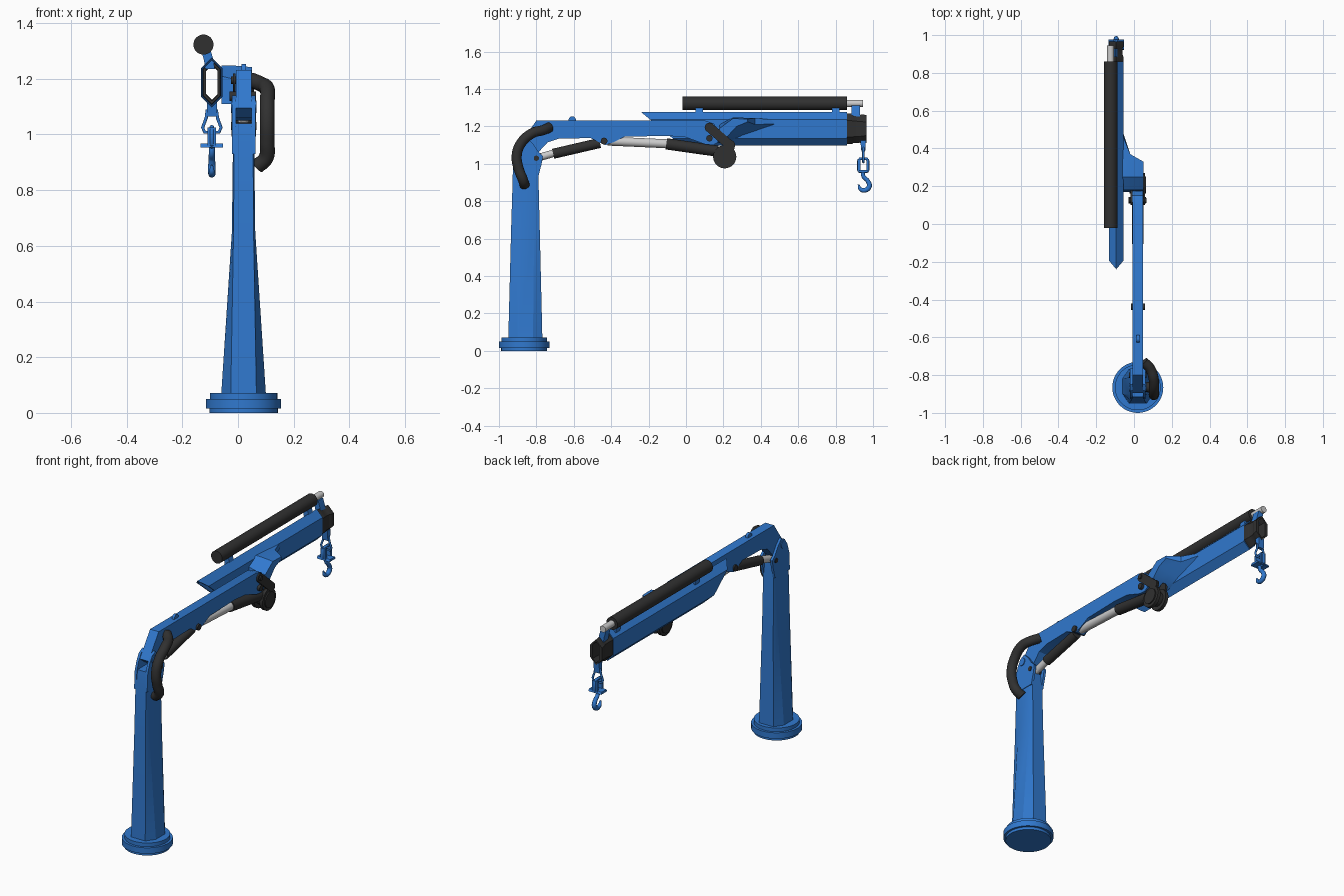
import bpy, bmesh
from math import sin, cos, pi, radians
from mathutils import Vector

if "Cube" in bpy.data.objects:
    bpy.data.objects.remove(bpy.data.objects["Cube"])


def material(name, c):
    m = bpy.data.materials.new(name)
    m.diffuse_color = (*c, 1)
    m.use_nodes = True
    m.node_tree.nodes["Principled BSDF"].inputs["Base Color"].default_value = m.diffuse_color
    return m


BLUE = material("blue_paint", (0.03, 0.19, 0.62))
DARK = material("dark_rubber", (0.03, 0.03, 0.03))
STEEL = material("steel", (0.6, 0.6, 0.6))
CX, HX, HZ = 0.02, -0.094, 1.187      # arm plane x, outer boom centre x and z


def loft(name, rings, mat, wrap=False):
    """Skin rings of equal length; capped at both ends, or wrapped into a hollow loop."""
    bm = bmesh.new()
    vs = [[bm.verts.new(p) for p in r] for r in rings]
    n = len(vs[0])
    for a, b in zip(vs, vs[1:] + (vs[:1] if wrap else [])):
        for i in range(n):
            bm.faces.new((a[i], a[(i + 1) % n], b[(i + 1) % n], b[i]))
    if not wrap:
        bm.faces.new(vs[0])
        bm.faces.new(vs[-1])
    bmesh.ops.recalc_face_normals(bm, faces=bm.faces)
    me = bpy.data.meshes.new(name)
    bm.to_mesh(me)
    bm.free()
    me.materials.append(mat)
    ob = bpy.data.objects.new(name, me)
    bpy.context.collection.objects.link(ob)
    return ob


def plate(name, pts, x0, x1, mat):
    """Side profile (y, z) extruded across x."""
    return loft(name, [[(x, y, z) for y, z in pts] for x in (x0, x1)], mat)


def turned(name, a, b, steps, mat, n=32):
    """Round part along a-b; steps are (fraction, radius)."""
    a, b = Vector(a), Vector(b)
    q = (b - a).to_track_quat('Z', 'Y')
    return loft(name, [[a.lerp(b, t) + q @ Vector((r * cos(2 * pi * i / n), r * sin(2 * pi * i / n), 0))
                        for i in range(n)] for t, r in steps], mat)


def rod(name, a, b, r, mat, n=32):
    return turned(name, a, b, [(0, r), (1, r)], mat, n)


def pin(name, y, z, r, x0, x1, mat=DARK):
    return rod(name, (x0, y, z), (x1, y, z), r, mat, 20)


def pipe(name, pts, r, mat, cyclic=False, taper=None, kind='BEZIER'):
    cu = bpy.data.curves.new(name, 'CURVE')
    cu.dimensions, cu.bevel_depth, cu.bevel_resolution, cu.use_fill_caps = '3D', r, 5, True
    sp = cu.splines.new(kind)
    if kind == 'BEZIER':
        sp.bezier_points.add(len(pts) - 1)
        for i, (p, k) in enumerate(zip(pts, sp.bezier_points)):
            k.co, k.handle_left_type, k.handle_right_type = p, 'AUTO', 'AUTO'
            k.radius = taper[i] if taper else 1
    else:
        sp.points.add(len(pts) - 1)
        for p, k in zip(pts, sp.points):
            k.co = (*p, 1)
    sp.use_cyclic_u = cyclic
    cu.materials.append(mat)
    ob = bpy.data.objects.new(name, cu)
    bpy.context.collection.objects.link(ob)


def capsule(p, q, r0, r1, n=10):
    """Outline of a link with rounded ends, in (y, z)."""
    p, q = Vector(p), Vector(q)
    d = (q - p).normalized()
    s = Vector((-d.y, d.x))
    arc = [pi * i / n for i in range(n + 1)]
    return ([tuple(q + r1 * (s * cos(t) + d * sin(t))) for t in arc]
            + [tuple(p - r0 * (s * cos(t) + d * sin(t))) for t in arc])


# base flange
turned("base_flange", (CX, -0.865, 0), (CX, -0.865, 0.072),
       [(0, .123), (.22, .123), (.22, .135), (.7, .135), (.7, .121), (1, .121)], BLUE, 48)


# tapered column with chamfered corners
def octagon(z, hw, fw, y0, y1, c):
    return [(CX + x, y, z) for x, y in ((-fw, y0), (fw, y0), (hw, y0 + c), (hw, y1 - c),
                                        (fw, y1), (-fw, y1), (-hw, y1 - c), (-hw, y0 + c))]


loft("column", [octagon(.07, .08, .046, -.95, -.768, .05),
                octagon(.65, .042, .036, -.935, -.782, .03),
                octagon(.97, .038, .034, -.925, -.79, .02),
                octagon(1.04, .036, .032, -.915, -.80, .02)], BLUE)
cheek = [(-.927, .93), (-.922, 1.03), (-.905, 1.085), (-.88, 1.125), (-.85, 1.14), (-.82, 1.11),
         (-.79, 1.065), (-.765, 1.04), (-.772, 1.0), (-.79, .93)]
for s in (-1, 1):
    plate("column_cheek", cheek, CX + s * .028, CX + s * .042, BLUE)
pin("shoulder_pin", -.865, 1.10, .022, -.026, .066, BLUE)
pin("lift_cylinder_foot_pin", -.8, 1.03, .014, -.026, .066)

# inner boom
plate("inner_boom", [(-.8, 1.232), (.10, 1.232), (.15, 1.215), (.175, 1.17), (.17, 1.115), (.145, 1.1),
                     (.1, 1.105), (.0, 1.142), (-.1, 1.15), (-.33, 1.145), (-.39, 1.115), (-.43, 1.1),
                     (-.465, 1.115), (-.51, 1.138), (-.68, 1.135), (-.74, 1.115), (-.8, 1.05), (-.85, 1.06),
                     (-.895, 1.095)], CX - .028, CX + .028, BLUE)
plate("boom_lug", capsule((-.608, 1.22), (-.608, 1.234), .02, .02), .012, .028, BLUE)
pin("boom_middle_pin", -.438, 1.122, .018, -.016, .058)

# lifting cylinders
rod("lift_rod", (CX, -.80, 1.03), (CX, -.69, 1.062), .02, STEEL)
rod("lift_cylinder", (CX, -.71, 1.054), (CX, -.46, 1.112), .027, DARK)
rod("fold_rod", (CX, -.42, 1.122), (CX, -.09, 1.107), .024, STEEL)
rod("fold_cylinder", (CX, -.105, 1.107), (CX, .17, 1.068), .03, DARK)

# knuckle drum and links
turned("knuckle_drum", (-.024, .207, 1.038), (.064, .207, 1.038),
       [(0, .045), (.08, .045), (.08, .062), (.3, .062), (.3, .04), (.7, .04),
        (.7, .062), (.92, .062), (.92, .045), (1, .045)], DARK)
for s in (-1, 1):
    a, b = CX + s * .029, CX + s * .038
    plate("knuckle_link", capsule((.125, 1.195), (.235, 1.10), .025, .025), a, b, DARK)
    plate("drum_link", capsule((.235, 1.10), (.207, 1.038), .028, .04), a - s * .006, b - s * .006, DARK)
pin("knuckle_upper_pin", .125, 1.195, .013, -.026, .066)
pin("knuckle_lower_pin", .125, 1.137, .017, -.03, .064)

# angled bracket joining the two booms
loft("knuckle_bracket", [[(x, y, z) for y, z in pts] for x, pts in (
    (.05, [(.17, 1.12), (.215, 1.14), (.27, 1.20), (.33, 1.225), (.33, 1.24), (.25, 1.242), (.18, 1.19)]),
    (-.02, [(.17, 1.11), (.225, 1.13), (.29, 1.17), (.37, 1.21), (.37, 1.245), (.25, 1.248), (.18, 1.20)]),
    (-.06, [(.17, 1.11), (.225, 1.12), (.30, 1.15), (.49, 1.215), (.47, 1.235), (.25, 1.248), (.18, 1.21)]))],
    BLUE)


# hollow hexagonal outer boom with slanted rear end
def hexagon(y, w, h, slant=0):
    pts = [(0, h), (w, h - w), (w, w - h), (0, -h), (-w, w - h), (-w, h - w)]
    return [(HX + x, y + slant * (.09 - z), HZ + z) for x, z in pts]


loft("outer_boom", [hexagon(-.24, .039, .09, 1.2), hexagon(.86, .039, .09),
                    hexagon(.86, .031, .079), hexagon(-.24, .031, .079, 1.2)], BLUE, True)
loft("boom_end_cap", [hexagon(.84, .03, .077), hexagon(.855, .038, .082), hexagon(.885, .038, .082),
                      hexagon(.895, .034, .076), hexagon(.93, .034, .074), hexagon(.94, .039, .078),
                      hexagon(.965, .039, .074), hexagon(.965, .021, .062), hexagon(.84, .021, .066)],
     DARK, True)

# extension cylinder on top
rod("extension_cylinder", (-.124, -.02, 1.323), (-.124, .86, 1.323), .036, DARK, 40)
rod("extension_rod", (-.124, .85, 1.323), (-.124, .945, 1.323), .019, STEEL)
for i, (y0, y1) in enumerate(((.05, .09), (.78, .82), (.885, .93))):
    loft("cylinder_mount", [[(x + dx, y, z) for dx, y in ((-.017, y0), (.017, y0), (.017, y1), (-.017, y1))]
                            for x, z in ((-.100, 1.235), (-.106, 1.27), (-.118, 1.312))], BLUE)

# hydraulic hose at the shoulder
pipe("shoulder_hose", [(.05, -.73, 1.195), (.085, -.765, 1.18), (.104, -.82, 1.165), (.105, -.882, 1.11),
                       (.105, -.905, 1.045), (.105, -.895, .975), (.10, -.872, .915), (.068, -.862, .885)],
     .027, DARK)

# load hook hanging from the boom tip
HY = .948
plate("hook_hanger", [(HY - .016, 1.125), (HY + .014, 1.125), (HY + .010, 1.065), (HY - .010, 1.065)],
      HX - .018, HX + .018, BLUE)
pipe("hook_shackle", [(HX + x, HY, z) for x, z in ((-.018, 1.085), (.018, 1.085), (.02, 1.06), (.033, 1.025),
                                                   (.026, 1.008), (-.026, 1.008), (-.033, 1.025), (-.02, 1.06))],
     .006, BLUE, True, kind='POLY')
pipe("swivel_link", [(HX, HY + y, z) for y, z in ((-.018, 1.027), (.018, 1.027), (.025, 1.015), (.025, .968),
                                                  (.018, .957), (-.018, .957), (-.025, .968), (-.025, 1.015))],
     .008, BLUE, True, kind='POLY')
for s in (-1, 1):
    plate("swivel_side", [(HY + s * .016, .96), (HY + s * .03, .96), (HY + s * .03, 1.025), (HY + s * .016, 1.025)],
          HX - .015, HX + .015, BLUE)
plate("hook_crossbar", [(HY - .028, .954), (HY + .028, .954), (HY + .022, .967), (HY - .022, .967)],
      HX - .041, HX + .041, BLUE)
pipe("load_hook", [(HX, y, z) for y, z in ((HY, .965), (HY, .935), (.972, .908), (.98, .88), (.957, .859),
                                           (.932, .866), (.922, .89))],
     .012, BLUE, taper=[.9, .9, 1, 1.15, 1.1, .9, .35])

# smooth round parts, keep hard edges
bpy.ops.object.select_all(action='DESELECT')
for ob in bpy.context.scene.objects:
    if ob.type == 'MESH':
        ob.select_set(True)
        bpy.context.view_layer.objects.active = ob
bpy.ops.object.shade_smooth_by_angle(angle=radians(25))
